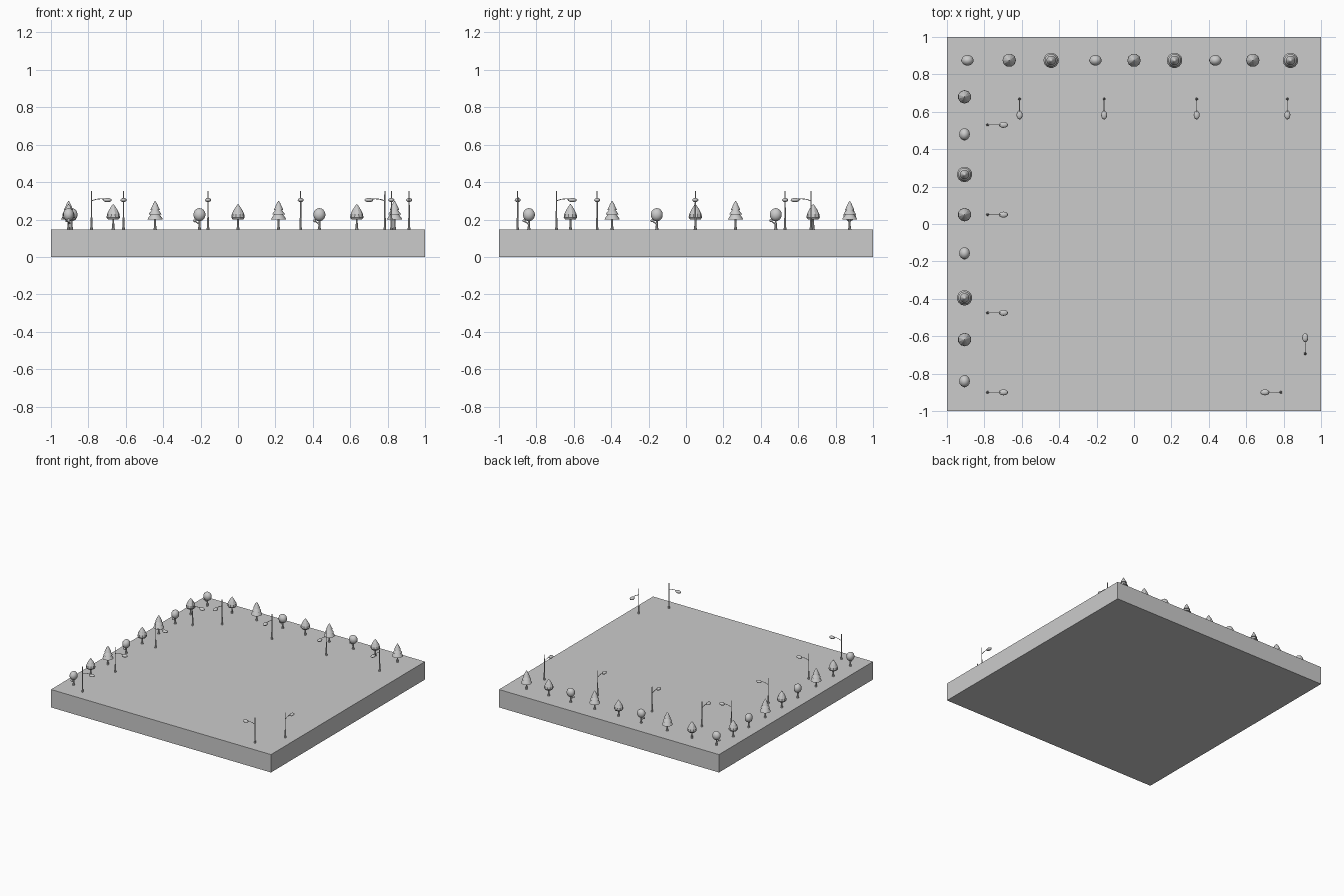
import bpy, bmesh, math
from mathutils import Vector, Matrix

cube = bpy.data.objects.get("Cube")
if cube:
    bpy.data.objects.remove(cube, do_unlink=True)

grey = bpy.data.materials.new("plain_grey")
grey.use_nodes = True
COLOUR = (0.6, 0.6, 0.6, 1)
grey.diffuse_color = COLOUR
grey.node_tree.nodes["Principled BSDF"].inputs["Base Color"].default_value = COLOUR

GROUND = 0.147


def finish(bm, name, smooth_angle=None):
    """Turn a bmesh into a mesh with the shared material."""
    bmesh.ops.recalc_face_normals(bm, faces=bm.faces)
    if smooth_angle:
        for f in bm.faces:
            f.smooth = True
        for e in bm.edges:
            if len(e.link_faces) == 2 and e.calc_face_angle() > math.radians(smooth_angle):
                e.smooth = False
    mesh = bpy.data.meshes.new(name)
    bm.to_mesh(mesh)
    bm.free()
    mesh.materials.append(grey)
    return mesh


def lathe(bm, profile, sides):
    """Revolve (radius, height) points into a closed solid."""
    rings = []
    for r, z in profile:
        if r == 0:
            rings.append([bm.verts.new((0, 0, z))])
        else:
            rings.append([bm.verts.new((r * math.cos(a), r * math.sin(a), z))
                          for a in (math.tau * i / sides for i in range(sides))])
    for a, b in zip(rings, rings[1:]):
        for i in range(sides):
            j = (i + 1) % sides
            quad = [a[i % len(a)], a[j % len(a)], b[j % len(b)], b[i % len(b)]]
            bm.faces.new(list(dict.fromkeys(quad)))
    for ring in (rings[0], rings[-1]):
        if len(ring) > 2:
            bm.faces.new(ring)


def rod(bm, start, end, r1, r2, sides=8):
    """Tapered rod between two points."""
    start, end = Vector(start), Vector(end)
    axis = end - start
    turn = axis.to_track_quat('Z', 'Y').to_matrix().to_4x4()
    bmesh.ops.create_cone(bm, cap_ends=True, segments=sides, radius1=r1, radius2=r2,
                          depth=axis.length,
                          matrix=Matrix.Translation((start + end) / 2) @ turn)


def place(name, mesh, x, y, angle):
    obj = bpy.data.objects.new(name, mesh)
    obj.location = (x, y, GROUND)
    obj.rotation_euler.z = math.radians(angle)
    bpy.context.collection.objects.link(obj)


# Base slab
bm = bmesh.new()
bmesh.ops.create_cube(bm, size=1, matrix=Matrix.Translation((0, 0, GROUND / 2))
                      @ Matrix.Diagonal((2, 2, GROUND, 1)))
slab = bpy.data.objects.new("ground_slab", finish(bm, "ground_slab"))
bpy.context.collection.objects.link(slab)

# Trunk shared by all trees, heights measured from the ground
bm = bmesh.new()
lathe(bm, [(0.009, 0), (0.006, 0.015), (0.005, 0.04), (0.005, 0.06)], 8)
trunk = finish(bm, "trunk", 40)

# Round crown
bm = bmesh.new()
bmesh.ops.create_uvsphere(bm, u_segments=14, v_segments=9, radius=1,
                          matrix=Matrix.Translation((0, 0, 0.079))
                          @ Matrix.Diagonal((0.033, 0.029, 0.035, 1)))
round_crown = finish(bm, "round_crown", 50)

# Side branch of the round tree
bm = bmesh.new()
rod(bm, (0, 0, 0.028), (-0.021, 0, 0.042), 0.004, 0.003)
bmesh.ops.create_icosphere(bm, subdivisions=1, radius=0.010,
                           matrix=Matrix.Translation((-0.025, 0, 0.048)))
branch = finish(bm, "side_branch", 50)

# Pointed crown
bm = bmesh.new()
lathe(bm, [(0, 0.052), (0.028, 0.053), (0.036, 0.064), (0.033, 0.082),
           (0.022, 0.105), (0.010, 0.124), (0, 0.137)], 10)
pointed_crown = finish(bm, "pointed_crown")

# Tiered crown
bm = bmesh.new()
lathe(bm, [(0, 0.054), (0.041, 0.052), (0.038, 0.060), (0.022, 0.082),
           (0.034, 0.080), (0.030, 0.088), (0.015, 0.107),
           (0.025, 0.105), (0.021, 0.114), (0.009, 0.140), (0, 0.154)], 14)
tiered_crown = finish(bm, "tiered_crown", 40)

# Street lamp post, arm and head, reaching towards +x
bm = bmesh.new()
lathe(bm, [(0.0075, 0), (0.0075, 0.008), (0.0055, 0.012), (0.005, 0.06),
           (0.0035, 0.066), (0.003, 0.206)], 8)
post = finish(bm, "lamp_post", 40)

bm = bmesh.new()
arm_points = [(0, 0, 0.153), (0.025, 0, 0.161), (0.05, 0, 0.164), (0.075, 0, 0.162)]
for a, b in zip(arm_points, arm_points[1:]):
    rod(bm, a, b, 0.0022, 0.0022, 6)
arm = finish(bm, "lamp_arm", 40)

bm = bmesh.new()
bmesh.ops.create_uvsphere(bm, u_segments=14, v_segments=8, radius=1,
                          matrix=Matrix.Translation((0.085, 0, 0.157))
                          @ Matrix.Diagonal((0.024, 0.016, 0.011, 1)))
head = finish(bm, "lamp_head", 50)


def tree(kind, x, y, angle):
    place("trunk", trunk, x, y, angle)
    crown = {"round": round_crown, "pointed": pointed_crown, "tiered": tiered_crown}[kind]
    place(kind + "_crown", crown, x, y, angle)
    if kind == "round":
        place("side_branch", branch, x, y, angle)


# Tree rows along the back and right-hand edges
KINDS = ["round", "pointed", "tiered"]
for i, x in enumerate([-0.89, -0.667, -0.443, -0.206, 0.0, 0.217, 0.435, 0.635, 0.837]):
    tree(KINDS[i % 3], x, 0.875, 0)
for i, y in enumerate([-0.84, -0.618, -0.395, -0.156, 0.05, 0.265, 0.48, 0.68]):
    tree(KINDS[i % 3], -0.906, y, 90)

# Street lamps: x, y and the direction of the arm
lamps = [(-0.783, y, 0) for y in (0.53, 0.05, -0.475, -0.9)]
lamps += [(x, 0.668, -90) for x in (-0.612, -0.16, 0.335, 0.82)]
lamps += [(0.785, -0.9, 180), (0.915, -0.693, 90)]
for x, y, angle in lamps:
    place("lamp_post", post, x, y, angle)
    place("lamp_arm", arm, x, y, angle)
    place("lamp_head", head, x, y, angle)
